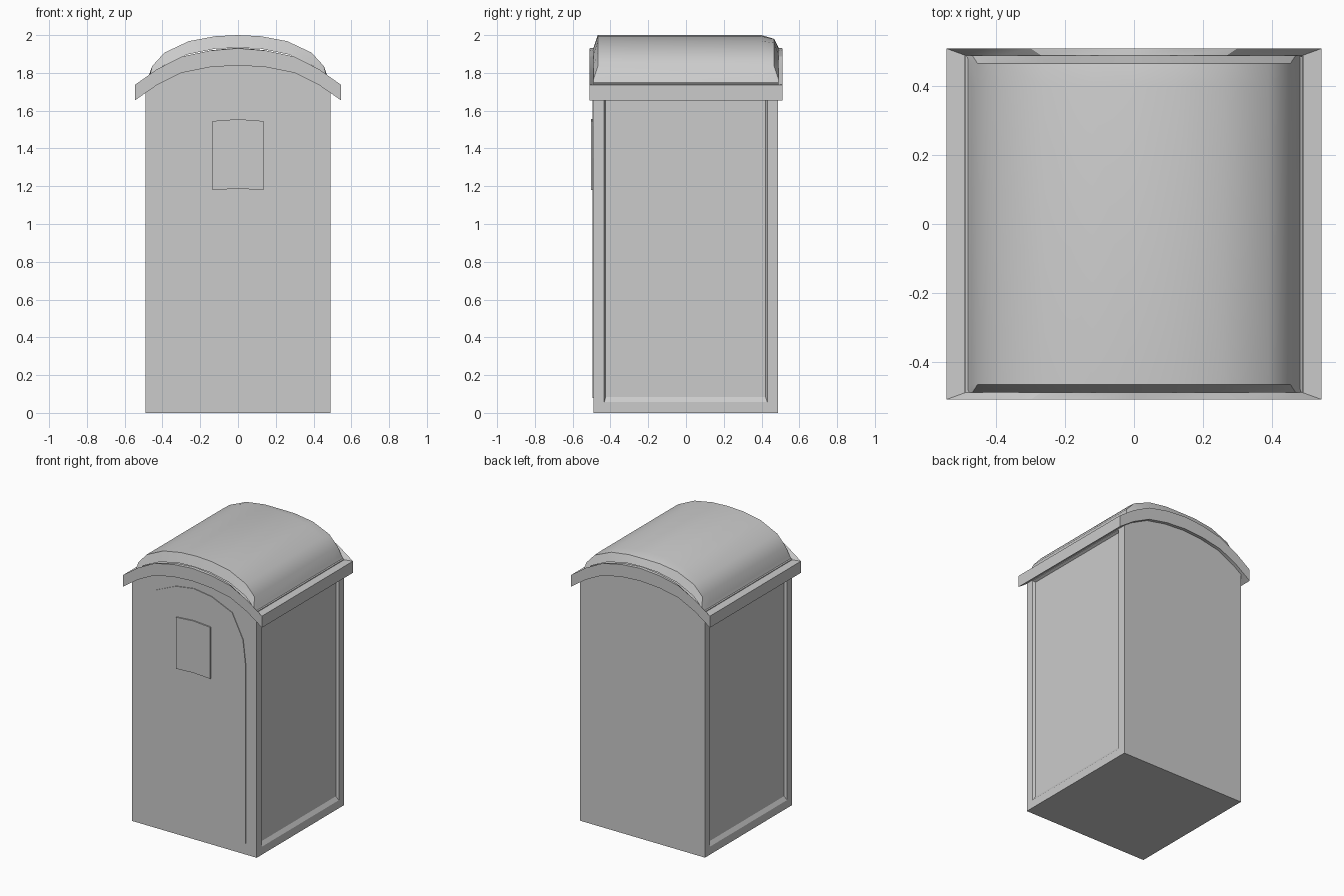
import bpy, bmesh

if "Cube" in bpy.data.objects:
    bpy.data.objects.remove(bpy.data.objects["Cube"])


def mirror(half):
    # right half of an arch (x descending to 0) -> full arch, right to left
    return half + [(-x, z) for x, z in reversed(half[:-1])]


def make(name, bm, smooth=0):
    bmesh.ops.recalc_face_normals(bm, faces=bm.faces[:])
    me = bpy.data.meshes.new(name)
    bm.to_mesh(me)
    bm.free()
    ob = bpy.data.objects.new(name, me)
    bpy.context.collection.objects.link(ob)
    if smooth:
        bpy.context.view_layer.objects.active = ob
        ob.select_set(True)
        bpy.ops.object.shade_smooth_by_angle(angle=smooth)
        ob.select_set(False)
    return ob


def prism(outline, y0, y1):
    bm = bmesh.new()
    a = [bm.verts.new((x, y0, z)) for x, z in outline]
    b = [bm.verts.new((x, y1, z)) for x, z in outline]
    n = len(a)
    for i in range(n):
        j = (i + 1) % n
        bm.faces.new((a[i], a[j], b[j], b[i]))
    bm.faces.new(a)
    bm.faces.new(b)
    bmesh.ops.recalc_face_normals(bm, faces=bm.faces[:])
    return bm


def loft(rings):
    # rings: (y, arch points), skinned one after the other
    bm = bmesh.new()
    rows = [[bm.verts.new((x, y, z)) for x, z in arch] for y, arch in rings]
    for r, s in zip(rows, rows[1:]):
        for i in range(len(r) - 1):
            bm.faces.new((r[i], r[i + 1], s[i + 1], s[i]))
    return bm, rows


# cabin body with arched ends and recessed side panels
top = mirror([(.49, 1.745), (.42, 1.785), (.28, 1.845), (.14, 1.875), (0, 1.885)])
bm = prism([(-.49, 0), (.49, 0)] + top, -.49, .487)
for sx in (1, -1):
    side = [f for f in bm.faces if f.normal.x * sx > .95]
    bmesh.ops.inset_region(bm, faces=side, thickness=.08, depth=0)
    bmesh.ops.inset_region(bm, faces=side, thickness=.012, depth=-.018)
    for v in side[0].verts:
        if v.co.z < .5:
            v.co.z += .018
make("cabin_body", bm)

# faintly raised arched door panel on the front
arch = mirror([(.405, 1.35), (.385, 1.52), (.30, 1.69), (.14, 1.76), (0, 1.78)])
make("door_panel", prism([(-.405, .08), (.405, .08)] + arch, -.495, -.48))

# small plate on the door, slightly bowed top and bottom
make("door_plate", prism([(-.135, 1.18), (0, 1.187), (.135, 1.18),
                          (.135, 1.545), (0, 1.555), (-.135, 1.545)], -.504, -.48))

# arched eave band: outer rim with a sloped top edge
low = mirror([(.545, 1.655), (.43, 1.735), (.30, 1.80), (.15, 1.83), (0, 1.84)])
rim = [(x, z + .082 + .008 * (1 - abs(x) / .545)) for x, z in low]
lip = [(x * .9, z + .003) for x, z in rim]
bm, rows = loft([(-.49, lip), (-.51, rim), (-.51, low), (.51, low), (.51, rim), (.49, lip)])
for e in (0, -1):
    f0, f1, f2, b2, b1, b0 = [r[e] for r in rows]
    bm.faces.new((f1, f2, b2, b1))
    bm.faces.new((f0, f1, b1, b0))
make("eave_band", bm, .5)

# barrel roof rising from the band, softer drop at the back
crown = mirror([(.473, 1.768), (.455, 1.835), (.39, 1.907), (.26, 1.968), (.12, 1.994), (0, 2.0)])
base = mirror([(.49, 1.735), (.47, 1.765), (.40, 1.835), (.27, 1.897), (.12, 1.928), (0, 1.933)])
back = [(x, z - .02 * (1 - abs(x) / .473)) for x, z in crown]
bm, rows = loft([(-.49, base), (-.467, crown), (.40, crown), (.467, back), (.49, base)])
for e in (0, -1):
    a, b, c, d, g = [r[e] for r in rows]
    bm.faces.new((a, b, c, d, g))
make("barrel_roof", bm, .6)
